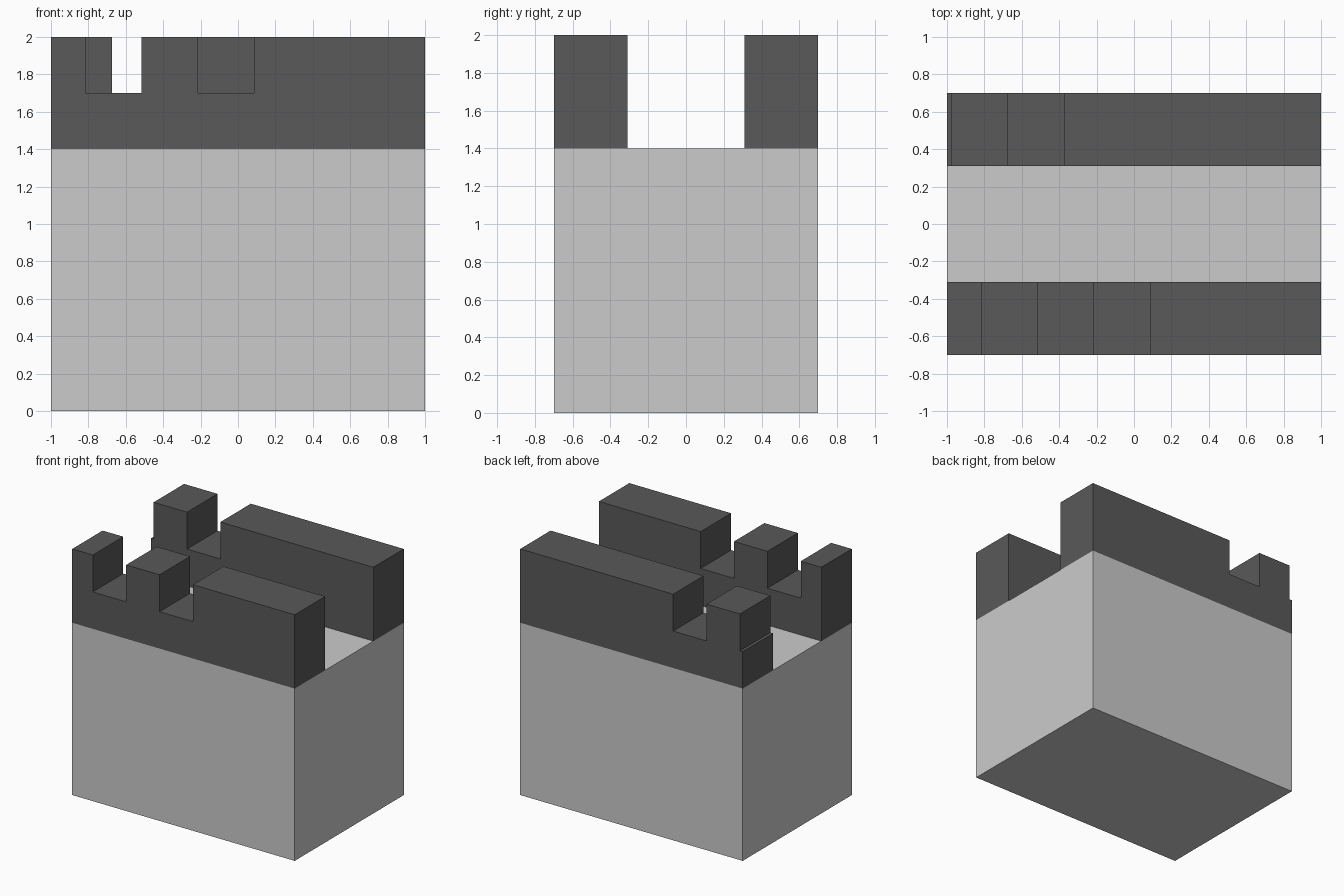
import bpy, bmesh

if "Cube" in bpy.data.objects:
    bpy.data.objects.remove(bpy.data.objects["Cube"])

WIDTH, DEPTH = 2.0, 1.4
DECK_Z, NOTCH_Z, TOP_Z = 1.4, 1.7, 2.0
WALL = 0.39

dark = bpy.data.materials.new("dark_stone")
dark.diffuse_color = (0.1, 0.1, 0.1, 1)
dark.use_nodes = True
dark.node_tree.nodes["Principled BSDF"].inputs["Base Color"].default_value = dark.diffuse_color


def extrude_profile(name, profile, y0, y1, material=None):
    """Extrude an x-z outline from y0 to y1 as a closed solid."""
    bm = bmesh.new()
    face = bm.faces.new([bm.verts.new((x, y0, z)) for x, z in profile])
    side = bmesh.ops.extrude_face_region(bm, geom=[face], use_keep_orig=True)
    moved = [g for g in side["geom"] if isinstance(g, bmesh.types.BMVert)]
    bmesh.ops.translate(bm, verts=moved, vec=(0, y1 - y0, 0))
    bmesh.ops.recalc_face_normals(bm, faces=bm.faces)
    mesh = bpy.data.meshes.new(name)
    bm.to_mesh(mesh)
    bm.free()
    if material:
        mesh.materials.append(material)
    obj = bpy.data.objects.new(name, mesh)
    bpy.context.collection.objects.link(obj)
    return obj


def battlement(notches):
    """Wall outline with square notches given as (start, end) in x."""
    h = WIDTH / 2
    pts = [(h, DECK_Z), (-h, DECK_Z)]
    if notches[0][0] > -h:
        pts.append((-h, TOP_Z))
    for a, b in notches:
        if a > -h:
            pts.append((a, TOP_Z))
        pts += [(a, NOTCH_Z), (b, NOTCH_Z), (b, TOP_Z)]
    return pts + [(h, TOP_Z)]


# Main block
h, d = WIDTH / 2, DEPTH / 2
extrude_profile("tower_block", [(-h, 0), (h, 0), (h, DECK_Z), (-h, DECK_Z)], -d, d)

# Notched walls along the front and back; the back one starts with a cut-off notch
extrude_profile("front_battlement", battlement([(-0.815, -0.515), (-0.215, 0.085)]),
                -d, -d + WALL, dark)
extrude_profile("back_battlement", battlement([(-1.0, -0.975), (-0.675, -0.375)]),
                d - WALL, d, dark)
